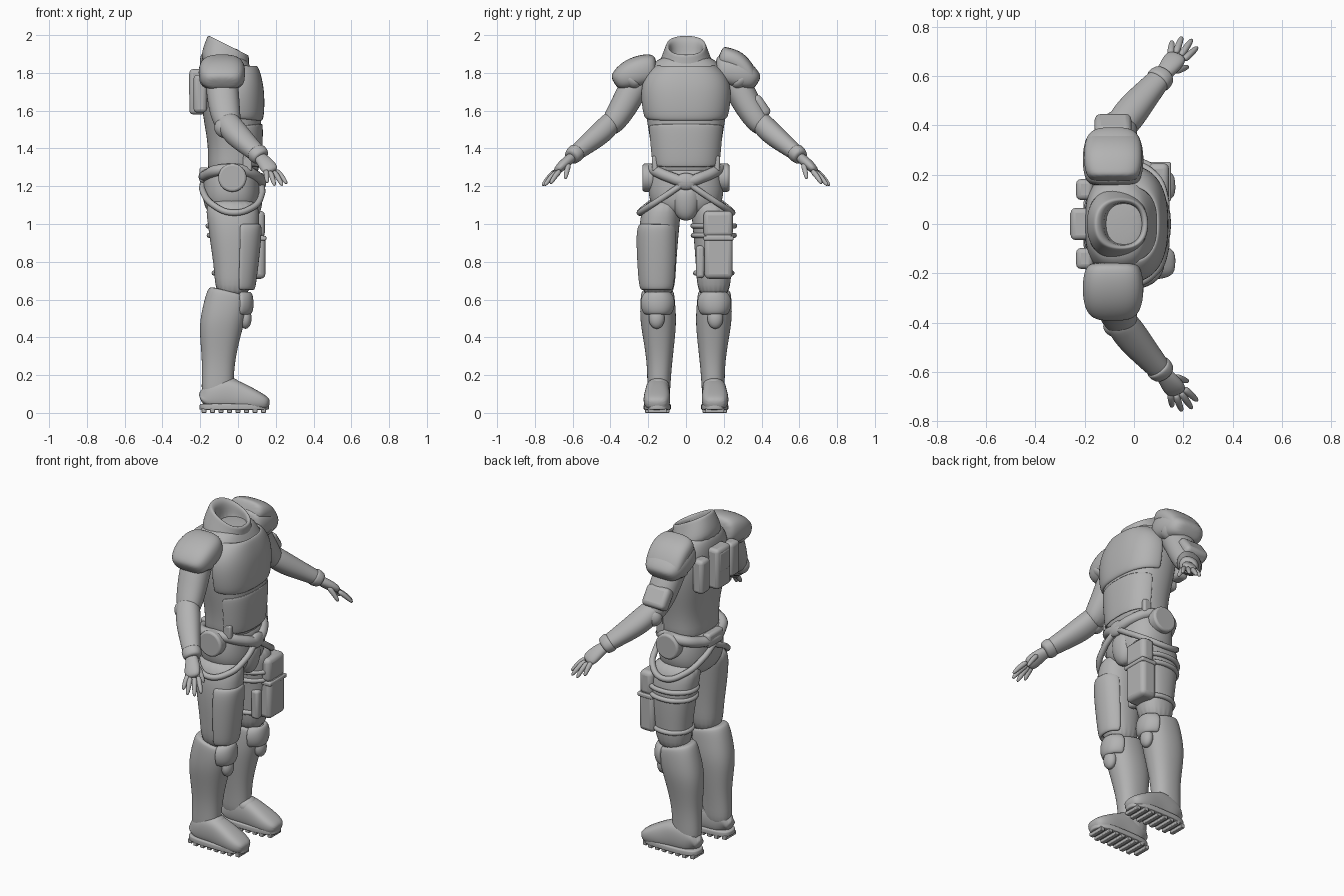
import bpy, bmesh, math
from mathutils import Vector

grey = bpy.data.materials.new("armour_grey")
grey.diffuse_color = (0.45, 0.45, 0.45, 1)


def finish(name, bm, subsurf=0, bevel=0, solid=0):
    bmesh.ops.recalc_face_normals(bm, faces=bm.faces)
    me = bpy.data.meshes.new(name)
    bm.to_mesh(me)
    bm.free()
    me.materials.append(grey)
    ob = bpy.data.objects.new(name, me)
    bpy.context.collection.objects.link(ob)
    bpy.context.view_layer.objects.active = ob
    bpy.ops.object.select_all(action='DESELECT')
    ob.select_set(True)
    if subsurf:
        me.shade_smooth()
    else:
        bpy.ops.object.shade_smooth_by_angle(angle=math.radians(50))
    if solid:
        m = ob.modifiers.new("thickness", 'SOLIDIFY')
        m.thickness, m.offset = solid, 0
    if bevel:
        m = ob.modifiers.new("bevel", 'BEVEL')
        m.width, m.segments = bevel, 3
    if subsurf:
        m = ob.modifiers.new("smooth", 'SUBSURF')
        m.levels = m.render_levels = subsurf
    return ob


def sup(a, p):
    c, s = math.cos(a), math.sin(a)
    f = lambda v: math.copysign(abs(v) ** (2 / p), v)
    return f(c), f(s)


def skin(bm, rows, closed, caps):
    vs = [[bm.verts.new(p) for p in r] for r in rows]
    n = len(vs[0])
    for a, b in zip(vs, vs[1:]):
        for i in range(n if closed else n - 1):
            j = (i + 1) % n
            bm.faces.new((a[i], a[j], b[j], b[i]))
    if caps:
        bm.faces.new(vs[0])
        bm.faces.new(vs[-1])


def loft(name, rings, p=2.3, n=20, arc=None, thick=0.02):
    """Horizontal rings (x, y, z, rx, ry, slope); an arc in degrees makes a curved plate."""
    rows = []
    for x, y, z, rx, ry, *sl in rings:
        row = []
        for i in range(n):
            if arc:
                a = math.radians(arc[0] + (arc[1] - arc[0]) * i / (n - 1))
            else:
                a = 2 * math.pi * i / n
            c, s = sup(a, p)
            row.append((x + rx * c, y + ry * s, z + (sl[0] if sl else 0) * rx * c))
        rows.append(row)
    bm = bmesh.new()
    skin(bm, rows, not arc, not arc)
    return finish(name, bm, 2, solid=thick if arc else 0)


def limb(name, pts, p=2.2, n=14, sub=2):
    """Rings (x, y, z, r1, r2) standing across a path."""
    P = [Vector(q[:3]) for q in pts]
    rows = []
    for i, q in enumerate(pts):
        t = (P[min(i + 1, len(P) - 1)] - P[max(i - 1, 0)]).normalized()
        ref = Vector((0, 1, 0)) if abs(t.x) > 0.9 else Vector((1, 0, 0))
        u = (ref - t * ref.dot(t)).normalized()
        v = t.cross(u)
        rows.append([P[i] + u * q[3] * c + v * q[4] * s
                     for c, s in (sup(2 * math.pi * k / n, p) for k in range(n))])
    bm = bmesh.new()
    skin(bm, rows, True, True)
    return finish(name, bm, sub)


def box(name, loc, size, bevel=0.015, rot=(0, 0, 0)):
    bm = bmesh.new()
    bmesh.ops.create_cube(bm, size=1)
    bmesh.ops.scale(bm, vec=size, verts=bm.verts)
    ob = finish(name, bm, bevel=bevel)
    ob.location, ob.rotation_euler = loc, rot
    return ob


def ball(name, loc, r):
    bm = bmesh.new()
    bmesh.ops.create_uvsphere(bm, u_segments=24, v_segments=14, radius=1)
    bmesh.ops.scale(bm, vec=r, verts=bm.verts)
    finish(name, bm).location = loc


def strap(name, pts, r, cyclic=True):
    cu = bpy.data.curves.new(name, 'CURVE')
    cu.dimensions, cu.bevel_depth, cu.bevel_resolution = '3D', r, 3
    sp = cu.splines.new('BEZIER')
    sp.bezier_points.add(len(pts) - 1)
    for b, q in zip(sp.bezier_points, pts):
        b.co = q
        b.handle_left_type = b.handle_right_type = 'AUTO'
    sp.use_cyclic_u = cyclic
    cu.use_fill_caps = True
    cu.materials.append(grey)
    bpy.context.collection.objects.link(bpy.data.objects.new(name, cu))


# torso, chest and belly plates
loft("torso", [(-.03, 0, 1.22, .14, .18), (-.02, 0, 1.35, .137, .18), (-.02, 0, 1.45, .145, .192),
               (-.03, 0, 1.56, .155, .212), (-.04, 0, 1.68, .162, .225), (-.055, 0, 1.78, .15, .215),
               (-.07, 0, 1.86, .125, .17), (-.07, 0, 1.89, .1, .12)], 2.5)
loft("chest_plate", [(-.03, 0, 1.56, .15, .21, -.1), (-.03, 0, 1.6, .16, .223, -.1), (-.035, 0, 1.7, .166, .235),
                     (-.035, 0, 1.78, .15, .215), (-.03, 0, 1.84, .125, .15)], 2.5, arc=(-85, 85))
loft("belly_plate", [(-.02, 0, 1.31, .138, .18, -.1), (-.02, 0, 1.42, .145, .19), (-.025, 0, 1.52, .152, .2, .1)],
     2.5, arc=(-75, 75), thick=.012)
# open collar, higher at the back
loft("collar", [(-.07, 0, 1.79, .135, .165, -.35), (-.065, 0, 1.87, .125, .135, -.45), (-.055, 0, 1.925, .113, .113, -.5),
                (-.05, 0, 1.948, .11, .105, -.5), (-.045, 0, 1.942, .088, .092, -.5),
                (-.045, 0, 1.92, .076, .085, -.45), (-.045, 0, 1.83, .075, .085, -.2)])
# backpack
box("backpack", (-.215, 0, 1.70), (.085, .13, .24), .02)
box("backpack_flap", (-.245, 0, 1.74), (.03, .1, .12), .012)
# pelvis, belt and buckle
loft("pelvis", [(-.035, 0, 1.03, .09, .1), (-.035, 0, 1.08, .145, .18), (-.035, 0, 1.16, .155, .205),
                (-.035, 0, 1.25, .15, .195), (-.03, 0, 1.32, .14, .18)], 2.4)
limb("codpiece", [(.03, 0, 1.035, .05, .035), (.05, 0, 1.06, .07, .065), (.065, 0, 1.13, .07, .082),
                  (.07, 0, 1.21, .06, .07)])
half = [(.1, .09, 1.25), (.02, .17, 1.285), (-.1, .18, 1.285), (-.165, .09, 1.26)]
strap("belt", [(.12, 0, 1.225)] + half + [(-.18, 0, 1.25)] + [(x, -y, z) for x, y, z in half[::-1]], .03)
ball("buckle", (.125, 0, 1.225), (.025, .06, .045))
box("rear_belt_pouch", (-.18, 0, 1.26), (.05, .14, .08))

for s in (-1, 1):
    side = "left_" if s > 0 else "right_"
    my = lambda pts: [(q[0], q[1] * s) + tuple(q[2:]) for q in pts]
    # back pouch and hip gear
    box(side + "back_pouch", (-.2, .14 * s, 1.69), (.07, .085, .2), .02)
    box(side + "hip_tab", (.05, .165 * s, 1.32), (.05, .03, .08), .01)
    bm = bmesh.new()
    bmesh.ops.create_cone(bm, cap_ends=True, segments=32, radius1=.075, radius2=.075, depth=.06)
    ob = finish(side + "hip_disc", bm, bevel=.012)
    ob.location, ob.rotation_euler = (-.03, .2 * s, 1.245), (math.pi / 2, 0, 0)
    strap(side + "hip_strap", my([(.125, .02, 1.21), (.125, .1, 1.155), (.08, .2, 1.09), (-.03, .245, 1.06),
                                  (-.13, .2, 1.1), (-.185, .1, 1.17), (-.185, .0, 1.22)]), .017, False)
    # legs
    loft(side + "thigh", my([(-.035, .115, 1.14, .14, .09), (-.025, .138, 1.04, .142, .11), (-.02, .147, .9, .128, .104),
                             (-.02, .147, .75, .105, .094), (-.03, .147, .6, .09, .085)]))
    loft(side + "shin_armour", my([(-.045, .15, .645, .09, .075, -.25), (-.05, .15, .64, .108, .088, -.25),
                                   (-.062, .15, .58, .118, .094, -.15), (-.083, .147, .49, .121, .097),
                                   (-.095, .143, .4, .108, .086), (-.103, .14, .28, .088, .069),
                                   (-.108, .143, .17, .085, .062), (-.11, .145, .05, .085, .06)]))
    loft(side + "knee_plate", my([(-.045, .15, .52, .105, .07), (-.045, .15, .56, .118, .092),
                                  (-.045, .15, .61, .115, .092), (-.045, .15, .64, .105, .06)]),
         arc=(-65, 65), n=10, thick=.025)
    ball(side + "knee_boss", (.04, .155 * s, .5), (.032, .042, .055))
    # boots with treads
    limb(side + "boot", my([(-.2, .148, .07, .045, .05), (-.17, .148, .085, .063, .07), (-.06, .15, .105, .066, .092),
                            (.0, .152, .09, .068, .078), (.07, .154, .072, .074, .06), (.13, .155, .055, .068, .044),
                            (.168, .156, .045, .045, .026)]), 2.8)
    ball(side + "ankle_guard", (-.04, .148 * s, .14), (.055, .06, .045))
    loft(side + "sole", my([(-.02, .152, .015, .183, .07), (-.02, .152, .018, .186, .073),
                            (-.02, .152, .045, .186, .073), (-.02, .152, .05, .18, .068)]), 3)
    for i in range(8):
        w = .1 if i in (0, 7) else .128
        box(side + "tread_%d" % i, (-.18 + i * .045, .152 * s, .012), (.026, w, .024), .004)
    # arms
    limb(side + "upper_arm", my([(-.09, .2, 1.8, .08, .07), (-.085, .27, 1.74, .09, .082), (-.075, .325, 1.63, .086, .076),
                                 (-.06, .375, 1.55, .078, .068), (-.04, .42, 1.49, .055, .05)]))
    limb(side + "forearm", my([(-.07, .375, 1.57, .055, .05), (-.045, .41, 1.52, .07, .063), (0, .47, 1.465, .07, .062),
                               (.06, .54, 1.41, .057, .05), (.105, .59, 1.37, .05, .043), (.115, .602, 1.36, .04, .035)]))
    ball(side + "elbow_guard", (-.07, .415 * s, 1.51), (.055, .045, .055))
    limb(side + "wrist_cuff", my([(.09, .575, 1.385, .053, .047), (.1, .585, 1.375, .057, .05),
                                  (.122, .605, 1.355, .053, .045), (.127, .61, 1.35, .035, .03)]))
    # hand
    limb(side + "palm", my([(.1, .59, 1.365, .03, .025), (.13, .62, 1.34, .038, .028), (.155, .655, 1.31, .047, .028),
                            (.18, .69, 1.275, .045, .02)]))
    fingers = [((.2, .665, 1.285), (.26, .72, 1.21)), ((.187, .68, 1.28), (.237, .752, 1.2)),
               ((.168, .69, 1.28), (.195, .762, 1.2)), ((.148, .685, 1.285), (.155, .745, 1.215)),
               ((.165, .62, 1.32), (.222, .64, 1.235))]
    for k, (a, b) in enumerate(fingers):
        mid = [(a[i] + b[i]) / 2 + (.008 if i == 2 else 0) for i in range(3)]
        limb(side + ("thumb" if k == 4 else "finger_%d" % k),
             my([(*a, .017, .017), (*mid, .015, .015), (*b, .011, .011)]), n=8)
    # shoulder pad with rim
    limb(side + "shoulder_pad", my([(-.085, .155, 1.825, .085, .06), (-.085, .175, 1.825, .115, .08),
                                    (-.085, .24, 1.81, .128, .088), (-.085, .31, 1.785, .125, .08),
                                    (-.085, .365, 1.755, .105, .055), (-.085, .38, 1.745, .06, .03)]), 2.8)
    limb(side + "shoulder_rim", my([(-.085, .32, 1.725, .09, .05), (-.085, .3, 1.76, .128, .075),
                                    (-.085, .27, 1.79, .12, .07)]), 2.8)

# right thigh plate
loft("thigh_plate", [(-.02, -.15, .65, .1, .085), (-.02, -.15, .69, .108, .096), (-.02, -.15, .85, .127, .106),
                     (-.02, -.15, .97, .138, .108), (-.02, -.15, 1.0, .132, .09)], arc=(-80, 60), n=12)
# left thigh pouches and straps
box("thigh_pouch", (.095, .172, .83), (.1, .15, .24), .025)
box("thigh_pouch_flap", (.1, .17, 1.0), (.085, .155, .14), .025)
box("thigh_pouch_band", (.1, .172, .925), (.1, .16, .025), .008)
box("thigh_tool", (.07, .075, .8), (.05, .045, .17), .015)
for k, (z, rx, ry) in enumerate([(.74, .106, .096), (.94, .132, .108), (.99, .138, .11)]):
    strap("thigh_strap_%d" % k, [(-.02 + rx * math.cos(a * math.pi / 4), .147 + ry * math.sin(a * math.pi / 4), z)
                                 for a in range(8)], .014)
# left extra shoulder and arm plates
limb("left_shoulder_plate", [(-.085, .175, 1.895, .085, .05), (-.085, .2, 1.885, .115, .055),
                             (-.085, .27, 1.865, .122, .06), (-.085, .33, 1.8, .118, .05),
                             (-.085, .37, 1.735, .1, .025)], 2.8)
box("left_arm_plate", (-.085, .39, 1.62), (.15, .075, .125), .025, (math.radians(35), 0, 0))
